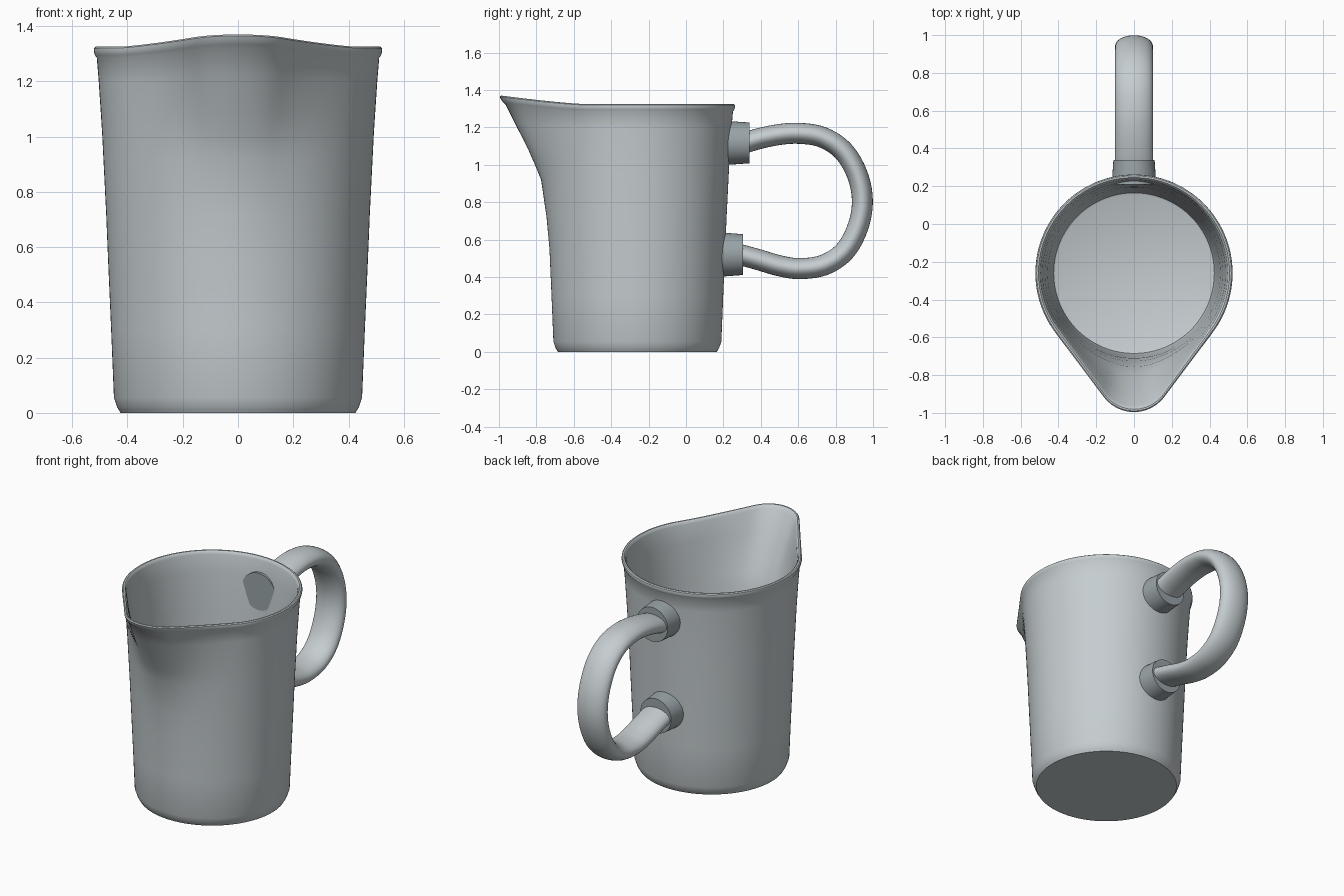
import bpy, bmesh, math
from mathutils import Vector

if "Cube" in bpy.data.objects:
    bpy.data.objects.remove(bpy.data.objects["Cube"])


def material(name, rgb):
    m = bpy.data.materials.new(name)
    m.use_nodes = True
    m.diffuse_color = (*rgb, 1)
    m.node_tree.nodes["Principled BSDF"].inputs["Base Color"].default_value = (*rgb, 1)
    return m


light_grey = material("light grey", (0.56, 0.61, 0.63))
mid_grey = material("mid grey", (0.32, 0.37, 0.39))


def loft(name, rings, mat, angle=35):
    """Skin a list of equal-sized rings and cap both ends."""
    bm = bmesh.new()
    rows = [[bm.verts.new(p) for p in ring] for ring in rings]
    for a, b in zip(rows, rows[1:]):
        for i in range(len(a)):
            j = (i + 1) % len(a)
            bm.faces.new((a[i], a[j], b[j], b[i]))
    bm.faces.new(rows[0])
    bm.faces.new(rows[-1])
    bmesh.ops.recalc_face_normals(bm, faces=bm.faces)
    mesh = bpy.data.meshes.new(name)
    bm.to_mesh(mesh)
    bm.free()
    mesh.materials.append(mat)
    obj = bpy.data.objects.new(name, mesh)
    bpy.context.collection.objects.link(obj)
    bpy.ops.object.select_all(action='DESELECT')
    obj.select_set(True)
    bpy.context.view_layer.objects.active = obj
    bpy.ops.object.shade_smooth_by_angle(angle=math.radians(angle))
    return obj


# Jug body: round rings that bulge towards a spout at the front
CENTRE_Y, TOP_R, TIP_R, TIP_D = -0.26, 0.52, 0.2, 0.535
TANGENT = math.acos((TOP_R - TIP_R) / TIP_D)
TIP_END = math.atan2(TIP_R * math.sin(TANGENT), TIP_D + TIP_R * math.cos(TANGENT))


def bulge(phi):
    """Extra reach of the spout outline at an angle from the front."""
    phi = abs(phi)
    if phi >= TANGENT:
        return 0
    if phi > TIP_END:
        return TOP_R / math.cos(TANGENT - phi) - TOP_R
    s = TIP_D * math.sin(phi)
    return TIP_D * math.cos(phi) + math.sqrt(TIP_R ** 2 - s * s) - TOP_R


def body_ring(z, radius, spout, segments=144):
    ring = []
    for i in range(segments):
        phi = 2 * math.pi * i / segments - math.pi
        e = bulge(phi)
        reach = radius + spout * e
        front = -CENTRE_Y + (TOP_R + e) * math.cos(phi)
        lift = 0.045 * max(0, (front - 0.55) / 0.45) ** 1.3
        ring.append((reach * math.sin(phi), CENTRE_Y - reach * math.cos(phi),
                     z + lift * spout ** 2))
    return ring


# height, radius, spout amount: up the outside
outside = [(0, 0.425, 0), (0.012, 0.432, 0), (0.02, 0.437, 0), (0.055, 0.449, 0),
           (0.3, 0.459, 0), (0.55, 0.47, 0), (0.72, 0.477, 0.04), (0.92, 0.487, 0.13),
           (1.0, 0.491, 0.27), (1.08, 0.496, 0.42), (1.2, 0.504, 0.7), (1.285, 0.511, 0.9)]
rim = [(1.295, 0.518, 0.93), (1.31, 0.522, 0.97), (1.32, 0.521, 1), (1.325, 0.515, 1),
       (1.325, 0.506, 1), (1.32, 0.5, 1), (1.305, 0.495, 0.96)]
inside = [(z, r - 0.02, s) for z, r, s in reversed(outside[3:-1])]
floor = [(0.035, 0.425, 0), (0.03, 0.415, 0)]
loft("jug_body", [body_ring(*p) for p in outside + rim + inside + floor], light_grey)


# Ellipse in the plane spanned by x and a second direction
def ellipse(centre, side, half_x, half_side, segments=40):
    turn = [2 * math.pi * i / segments for i in range(segments)]
    return [centre + Vector((half_x * math.cos(t), 0, 0)) + side * half_side * math.sin(t)
            for t in turn]


# Handle: flattened tube swept along a smooth loop
path = [Vector((0, y, z)) for y, z in (
    (0.28, 1.105), (0.38, 1.137), (0.5, 1.162), (0.61, 1.168), (0.73, 1.147),
    (0.84, 1.075), (0.915, 0.95), (0.943, 0.81), (0.92, 0.67), (0.85, 0.54),
    (0.74, 0.465), (0.61, 0.445), (0.5, 0.46), (0.38, 0.495), (0.25, 0.53))]
padded = [2 * path[0] - path[1]] + path + [2 * path[-1] - path[-2]]
smooth = []
for a, b, c, d in zip(padded, padded[1:], padded[2:], padded[3:]):
    for k in range(5):
        t = k / 5
        smooth.append(0.5 * (2 * b + (c - a) * t + (2 * a - 5 * b + 4 * c - d) * t ** 2
                             + (3 * b - a - 3 * c + d) * t ** 3))
smooth.append(path[-1])
sections = []
for i, p in enumerate(smooth):
    along = (smooth[min(i + 1, len(smooth) - 1)] - smooth[max(i - 1, 0)]).normalized()
    sections.append(ellipse(p, Vector((0, -along.z, along.y)), 0.1, 0.056))
loft("handle", sections, light_grey)

# Collars where the handle meets the body
up = Vector((0, 0, 1))
for name, z, start, end in (("upper_collar", 1.117, 0.208, 0.34),
                            ("lower_collar", 0.52, 0.19, 0.305)):
    loft(name, [ellipse(Vector((0, start, z)), up, 0.118, 0.118),
                ellipse(Vector((0, end, z)), up, 0.109, 0.109)], mid_grey)
